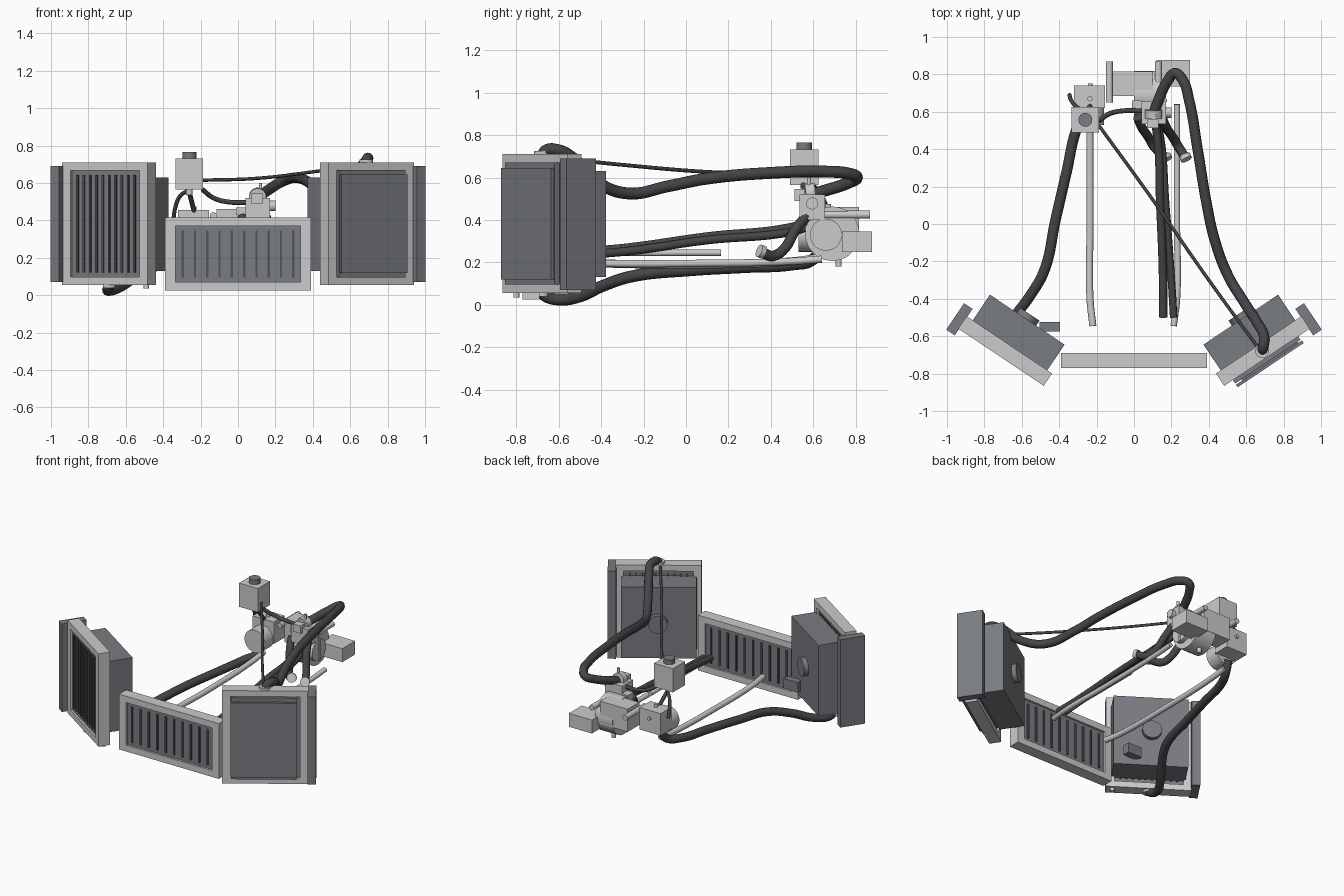
import bpy, bmesh, math
from mathutils import Matrix, Vector

if "Cube" in bpy.data.objects:
    bpy.data.objects.remove(bpy.data.objects["Cube"])


def material(name, r, g, b):
    m = bpy.data.materials.new(name)
    m.diffuse_color = (r, g, b, 1)
    m.use_nodes = True
    m.node_tree.nodes["Principled BSDF"].inputs["Base Color"].default_value = m.diffuse_color
    return m


LIGHT = material("light_grey", .55, .55, .56)
MID = material("mid_grey", .19, .20, .22)
DARK = material("dark_grey", .09, .09, .10)
RUBBER = material("rubber", .06, .06, .065)


def add(name, data, mat, mx=None):
    ob = bpy.data.objects.new(name, data)
    bpy.context.collection.objects.link(ob)
    data.materials.append(mat)
    if mx:
        ob.matrix_world = mx
    return ob


def boxes(name, spans, mat, mx=None):
    """One mesh of boxes given as (x0, x1, y0, y1, z0, z1)."""
    bm = bmesh.new()
    for x0, x1, y0, y1, z0, z1 in spans:
        t = Matrix.Translation(((x0 + x1) / 2, (y0 + y1) / 2, (z0 + z1) / 2))
        s = Matrix.Diagonal((x1 - x0, y1 - y0, z1 - z0, 1))
        bmesh.ops.create_cube(bm, size=1, matrix=t @ s)
    me = bpy.data.meshes.new(name)
    bm.to_mesh(me)
    bm.free()
    return add(name, me, mat, mx)


def cyl(name, a, b, r, mat, mx=None, sides=32):
    a, b = Vector(a), Vector(b)
    bm = bmesh.new()
    rot = (b - a).to_track_quat('Z', 'Y').to_matrix().to_4x4()
    bmesh.ops.create_cone(bm, cap_ends=True, segments=sides, radius1=r, radius2=r,
                          depth=(b - a).length, matrix=Matrix.Translation((a + b) / 2) @ rot)
    for f in bm.faces:
        f.smooth = len(f.verts) == 4
    me = bpy.data.meshes.new(name)
    bm.to_mesh(me)
    bm.free()
    for e in me.edges:
        e.use_edge_sharp = False
    ob = add(name, me, mat, mx)
    me.set_sharp_from_angle(angle=math.radians(40))
    return ob


def hose(name, pts, r, mat=RUBBER):
    cu = bpy.data.curves.new(name, 'CURVE')
    cu.dimensions = '3D'
    cu.bevel_depth = r
    cu.bevel_resolution = 4
    cu.resolution_u = 10
    cu.use_fill_caps = True
    sp = cu.splines.new('BEZIER')
    sp.bezier_points.add(len(pts) - 1)
    for p, co in zip(sp.bezier_points, pts):
        p.co = co
        p.handle_left_type = p.handle_right_type = 'AUTO'
    return add(name, cu, mat)


def radiator(name, w, z0, z1, mx, border):
    """Frame, recessed core and vertical fins; local x is width, -y is front."""
    h, d = w / 2, .04
    boxes(name + "_frame", [(-h, -h + border, -d, d, z0, z1), (h - border, h, -d, d, z0, z1),
                            (-h + border, h - border, -d, d, z0, z0 + border - .01),
                            (-h + border, h - border, -d, d, z1 - border + .01, z1)], LIGHT, mx)
    boxes(name + "_core", [(-h + border, h - border, -.026, .026, z0 + border - .01, z1 - border + .01)], MID, mx)
    n = 10
    step = (w - 2 * border - .08) / (n - 1)
    fins = []
    for i in range(n):
        x = -h + border + .04 + i * step
        fins.append((x - .006, x + .006, -.034, .034, z0 + border + .015, z1 - border - .015))
    boxes(name + "_fins", fins, DARK, mx)


# centre radiator
radiator("centre_radiator", .78, .025, .415, Matrix.Translation((0, -.73, 0)), .055)

# angled side radiators with shroud, end tank and fan motor
for side, s in (("left", -1), ("right", 1)):
    mx = Matrix.Translation((s * .689, -.679, 0)) @ Matrix.Rotation(s * math.radians(33.8), 4, 'Z')
    radiator(side + "_radiator", .55, .055, .71, mx, .052)

    def u(a, b):
        return (a, b) if s > 0 else (-b, -a)
    boxes(side + "_shroud", [(*u(-.245, .235), .02, .205, .13, .63)], MID, mx)
    boxes(side + "_end_tank", [(*u(.27, .325), -.08, .09, .07, .69)], MID, mx)
    cyl(side + "_fan_motor", (0, .2, .38), (0, .237, .38), .062, MID, mx)
    if s > 0:
        boxes("right_front_panels", [(-.22, .2, -.062, -.035, .095, .67),
                                     (-.22, .205, -.086, -.07, .12, .645),
                                     (-.18, .18, -.07, -.062, .2, .58)], MID, mx)
boxes("left_fan_connector", [(-.505, -.395, -.575, -.525, .17, .24)], MID)
cyl("left_drain_plug", (-.49, -.80, .035), (-.49, -.80, .06), .014, LIGHT)

# large hoses to the side radiators
hose("left_lower_hose", [(-.25, .64, .28), (-.265, .60, .215), (-.31, .5, .19), (-.36, .28, .178),
                         (-.42, .02, .163), (-.48, -.25, .135), (-.56, -.39, .09), (-.64, -.5, .04),
                         (-.695, -.6, .025), (-.695, -.66, .04), (-.689, -.68, .06)], .028)
hose("right_upper_hose", [(.105, .59, .52), (.13, .66, .54), (.18, .765, .575), (.22, .806, .60),
                          (.26, .77, .618), (.295, .66, .628), (.34, .4, .622), (.39, .1, .595),
                          (.43, -.08, .56), (.5, -.27, .525), (.59, -.42, .58), (.66, -.53, .69),
                          (.695, -.6, .728), (.69, -.66, .728), (.685, -.68, .70)], .028)
cyl("right_hose_collar", (.685, -.68, .70), (.685, -.68, .725), .036, LIGHT)
cyl("left_hose_collar", (-.689, -.68, .04), (-.689, -.68, .06), .034, LIGHT)

# hoses and pipes to the centre radiator
hose("centre_hose_a", [(.10, .58, .39), (.12, .5, .365), (.14, .1, .32), (.155, -.3, .265), (.155, -.5, .25)], .022)
hose("centre_hose_b", [(.11, .58, .37), (.135, .5, .345), (.17, .1, .305), (.2, -.3, .25), (.212, -.5, .235)], .02)
hose("left_pipe", [(-.235, .62, .22), (-.235, .5, .205), (-.235, 0, .19), (-.235, -.4, .195), (-.22, -.545, .20)], .019, LIGHT)
hose("right_pipe", [(.23, .64, .215), (.23, .5, .205), (.23, 0, .195), (.23, -.4, .195), (.212, -.545, .20)], .017, LIGHT)
cyl("short_pipe", (.165, -.5, .245), (.165, .165, .245), .015, LIGHT)

# heater hoses curling under the pump
for i, (x0, x1) in enumerate(((.02, .17), (.15, .275))):
    hose(f"heater_hose_{i}", [(x0, .57, .42), (x0 + .02, .52, .36), (x0 + .06, .46, .26),
                              (x0 + .09, .41, .23), (x1, .355, .25)], .025)
    cyl(f"heater_hose_collar_{i}", (x1 - .004, .365, .247), (x1 + .006, .345, .255), .031, LIGHT)

# expansion tank and its thin hoses
boxes("expansion_tank", [(-.335, -.188, .49, .625, .565, .732)], LIGHT)
cyl("tank_cap", (-.26, .557, .73), (-.26, .557, .765), .037, MID)
cyl("tank_outlet", (-.26, .557, .535), (-.26, .557, .57), .018, LIGHT)
hose("overflow_hose", [(-.19, .53, .615), (.1, .13, .625), (.4, -.3, .66), (.67, -.67, .70)], .009)
hose("tank_hose_a", [(-.27, .6, .56), (-.31, .63, .53), (-.335, .66, .47), (-.345, .69, .41)], .011)
hose("tank_hose_b", [(-.26, .557, .55), (-.25, .59, .51), (-.235, .63, .45)], .013)
hose("tank_hose_c", [(-.19, .55, .565), (-.13, .59, .52), (-.06, .605, .50), (.05, .605, .495)], .013)

# left water pump
boxes("left_pump_body", [(-.32, -.155, .62, .74, .30, .455)], LIGHT)
cyl("left_pump_rotor", (-.24, .53, .33), (-.24, .63, .33), .08, LIGHT)
cyl("left_pump_stud", (-.235, .67, .45), (-.235, .67, .475), .014, LIGHT)
cyl("left_pump_nipple", (-.235, .72, .40), (-.235, .752, .40), .012, LIGHT)

# main pump: motor block, drum, side tubes and rear box
boxes("motor_block", [(-.115, .10, .685, .815, .30, .46)], LIGHT)
cyl("pump_drum", (0, .69, .335), (.14, .69, .335), .128, LIGHT, sides=40)
cyl("pump_cover", (.14, .66, .33), (.17, .66, .33), .075, LIGHT)
boxes("pump_cover_rib", [(.165, .177, .653, .667, .255, .405)], LIGHT)
for x, y0 in ((-.132, .65), (.13, .60)):
    cyl("side_tube", (x, y0, .425), (x, .868, .425), .019, LIGHT)
boxes("rear_box", [(.12, .30, .735, .878, .25, .345)], LIGHT)
cyl("pump_drain", (.06, .72, .18), (.06, .72, .23), .014, LIGHT)

# thermostat housing
boxes("thermostat_housing", [(.04, .172, .535, .655, .40, .52),
                             (.07, .13, .512, .56, .49, .545)], LIGHT)
cyl("thermostat_knob", (.17, .595, .478), (.2, .595, .478), .028, LIGHT)
cyl("thermostat_collar", (.105, .565, .525), (.105, .61, .53), .046, LIGHT)
cyl("vent_tube", (.12, .58, .5), (.12, .58, .60), .009, LIGHT)
boxes("sensor_plug", [(-.01, .04, .6, .66, .43, .47)], LIGHT)
